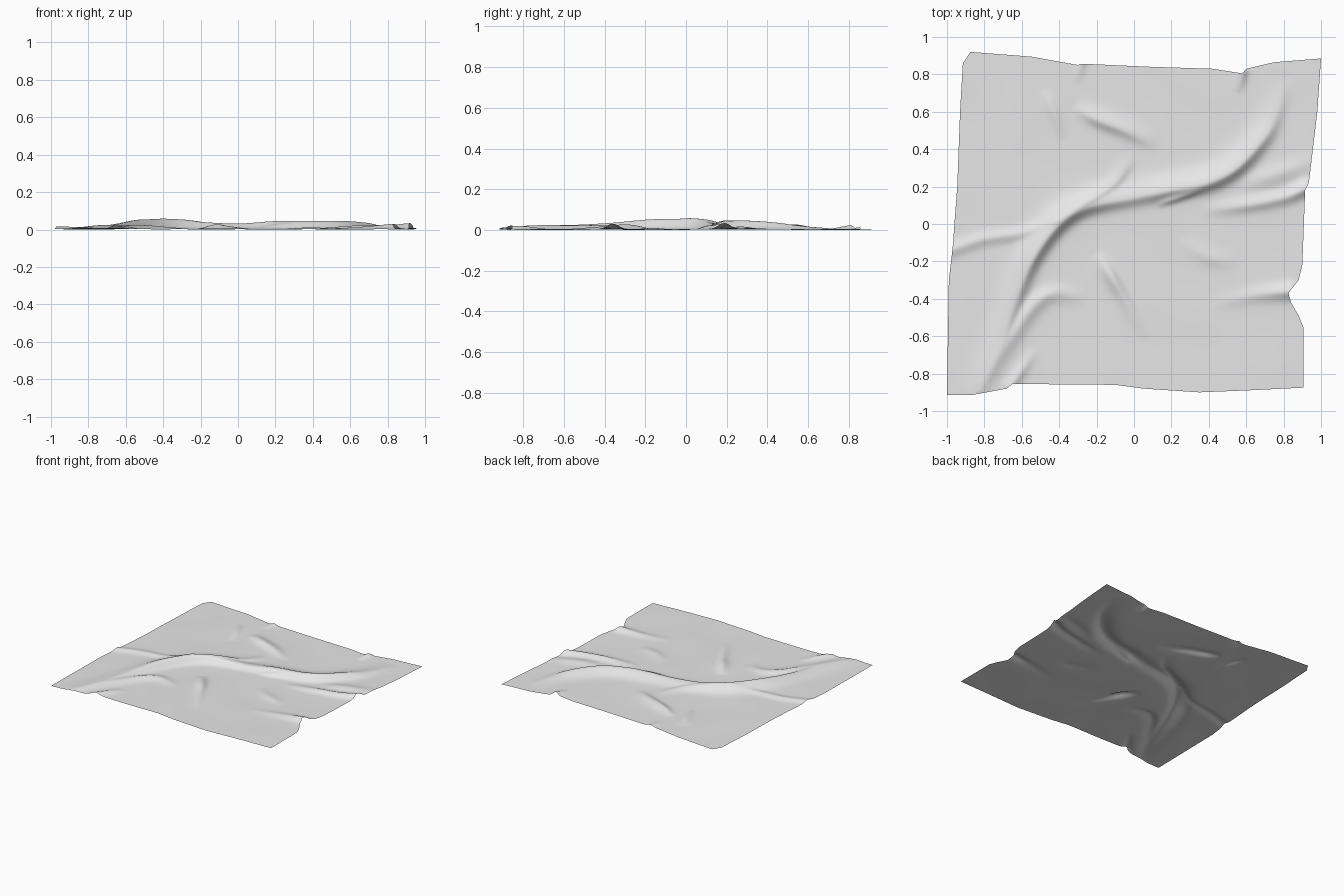
import bpy
import bmesh
from math import exp, copysign
from mathutils import Vector, noise
from mathutils.kdtree import KDTree

default_cube = bpy.data.objects.get("Cube")
if default_cube:
    bpy.data.objects.remove(default_cube, do_unlink=True)

RESOLUTION = 190
folds = []


def smooth_path(points, steps):
    """Catmull-Rom samples through the given points."""
    pts = [Vector(p) for p in points]
    pts = [2 * pts[0] - pts[1]] + pts + [2 * pts[-1] - pts[-2]]
    path = []
    for a, b, c, d in zip(pts, pts[1:], pts[2:], pts[3:]):
        for i in range(steps):
            t = i / steps
            path.append(b + (c - a) * t / 2
                        + (a - 2.5 * b + 2 * c - d / 2) * t ** 2
                        + (1.5 * b - 1.5 * c + d / 2 - a / 2) * t ** 3)
    return path + [pts[-2]]


def add_fold(left_width, right_width, *points):
    """A crease through (x, y, height) points, with its own slope on each side."""
    path = smooth_path(points, 40)
    tree = KDTree(len(path))
    for i, p in enumerate(path):
        tree.insert((p.x, p.y, 0), i)
    tree.balance()
    folds.append((tree, path, left_width, right_width))


def fold_height(x, y, fold):
    tree, path, left_width, right_width = fold
    spot, index, distance = tree.find((x, y, 0))
    along = path[min(index + 1, len(path) - 1)] - path[max(index - 1, 0)]
    side = along.x * (y - spot.y) - along.y * (x - spot.x)
    blend = 0.5 + 0.5 * copysign(min(1, distance / 0.01), side)
    width = right_width + (left_width - right_width) * blend
    ratio = (distance / width) ** 2
    return max(path[index].z, 0) * (0.75 * exp(-ratio) + 0.25 / (1 + ratio))


def edge_point(points, axis, t):
    """Point on an outline edge at fraction t along the chosen axis."""
    start, end = points[0][axis], points[-1][axis]
    goal = start + (end - start) * t
    for a, b in zip(points, points[1:]):
        if goal <= b[axis] + 1e-6:
            return Vector(a).lerp(Vector(b), (goal - a[axis]) / (b[axis] - a[axis]))
    return Vector(points[-1])


# Long diagonal ridge, steep on its lower side
add_fold(0.075, 0.04, (-.82, -.88, .01), (-.72, -.66, .02), (-.62, -.37, .033),
         (-.53, -.17, .05), (-.4, 0, .052), (-.25, .09, .042), (0, .14, .03),
         (.2, .18, .042), (.4, .22, .045), (.55, .3, .045), (.68, .44, .035),
         (.75, .56, .02), (.82, .78, 0))
# Creases running out to the left and lower left
add_fold(.035, .035, (-.98, -.14, .014), (-.8, -.08, .014), (-.6, -.05, .015), (-.42, .02, .02))
add_fold(.04, .045, (-.8, -.85, .008), (-.65, -.6, .02), (-.53, -.43, .022),
         (-.42, -.37, .015), (-.25, -.4, 0))
add_fold(.03, .03, (-.66, -.87, .018), (-.6, -.78, .014), (-.52, -.66, 0))
# Branch rising from the ridge towards the back
add_fold(.05, .03, (-.4, .02, .02), (-.25, .12, .028), (-.1, .22, .018), (0, .38, 0))
add_fold(.03, .02, (.1, .1, 0), (.2, .13, .02), (.32, .17, .02), (.42, .21, 0))
# Short creases on the front half
add_fold(.03, .04, (-.2, -.15, 0), (-.12, -.28, .025), (-.05, -.4, .016), (.07, -.62, 0))
add_fold(.05, .04, (.25, -.08, 0), (.4, -.18, .01), (.56, -.21, 0))
add_fold(.04, .04, (.4, -.43, 0), (.65, -.38, .012), (.83, -.36, .028))
# Short creases on the back half
add_fold(.05, .035, (-.32, .63, 0), (-.2, .56, .022), (-.05, .5, .02), (.14, .41, 0))
add_fold(.03, .03, (-.48, .72, 0), (-.43, .6, .012), (-.38, .45, 0))
add_fold(.025, .025, (.56, .7, 0), (.58, .81, .022))
add_fold(.025, .025, (-.31, .75, 0), (-.28, .86, .012))
# Creases reaching the right edge
add_fold(.04, .035, (.35, .07, 0), (.6, .1, .018), (.8, .14, .022), (.92, .19, .032))
add_fold(.05, .05, (.55, .2, 0), (.75, .26, .014), (.95, .33, .005))

# Wavy outline of the cloth
left_edge = [(-1, -.915), (-.99, -.3), (-.97, -.13), (-.945, .2), (-.93, .6),
             (-.915, .86), (-.875, .92)]
right_edge = [(.905, -.875), (.905, -.55), (.88, -.49), (.84, -.42), (.825, -.37),
              (.88, -.3), (.9, -.22), (.915, .18), (.935, .22), (.98, .6), (1, .885)]
front_edge = [(-1, -.915), (-.87, -.915), (-.68, -.88), (-.65, -.855), (-.1, -.86),
              (.05, -.88), (.35, -.9), (.6, -.89), (.905, -.875)]
back_edge = [(-.875, .92), (-.55, .895), (-.3, .85), (-.28, .857), (.1, .84),
             (.42, .83), (.58, .805), (.6, .83), (.75, .865), (1, .885)]


def cloth_point(u, v):
    """Blend the four edges, then lift the surface along the folds."""
    left, right = edge_point(left_edge, 1, v), edge_point(right_edge, 1, v)
    front, back = edge_point(front_edge, 0, u), edge_point(back_edge, 0, u)
    front_mix = Vector(front_edge[0]).lerp(Vector(front_edge[-1]), u)
    back_mix = Vector(back_edge[0]).lerp(Vector(back_edge[-1]), u)
    p = left.lerp(right, u) + front.lerp(back, v) - front_mix.lerp(back_mix, v)
    lift = sum(fold_height(p.x, p.y, f) ** 2 for f in folds) ** 0.5
    ripple = 0.003 * noise.noise(Vector((p.x * 3, p.y * 3, 0)))
    return Vector((p.x, p.y, 0.004 + lift + ripple))


# Cloth sheet
bm = bmesh.new()
grid = [[bm.verts.new(cloth_point(i / RESOLUTION, j / RESOLUTION))
         for i in range(RESOLUTION + 1)] for j in range(RESOLUTION + 1)]
for near, far in zip(grid, grid[1:]):
    for i in range(RESOLUTION):
        bm.faces.new((near[i], near[i + 1], far[i + 1], far[i]))
lowest = min(v.co.z for v in bm.verts)
for v in bm.verts:
    v.co.z -= lowest
for face in bm.faces:
    face.smooth = True
mesh = bpy.data.meshes.new("cloth_sheet")
bm.to_mesh(mesh)
bm.free()
cloth = bpy.data.objects.new("cloth_sheet", mesh)
bpy.context.collection.objects.link(cloth)

# Plain light grey fabric
fabric = bpy.data.materials.new("light_grey_fabric")
fabric.use_nodes = True
colour = (0.8, 0.8, 0.8, 1)
fabric.diffuse_color = colour
fabric.node_tree.nodes["Principled BSDF"].inputs["Base Color"].default_value = colour
mesh.materials.append(fabric)
